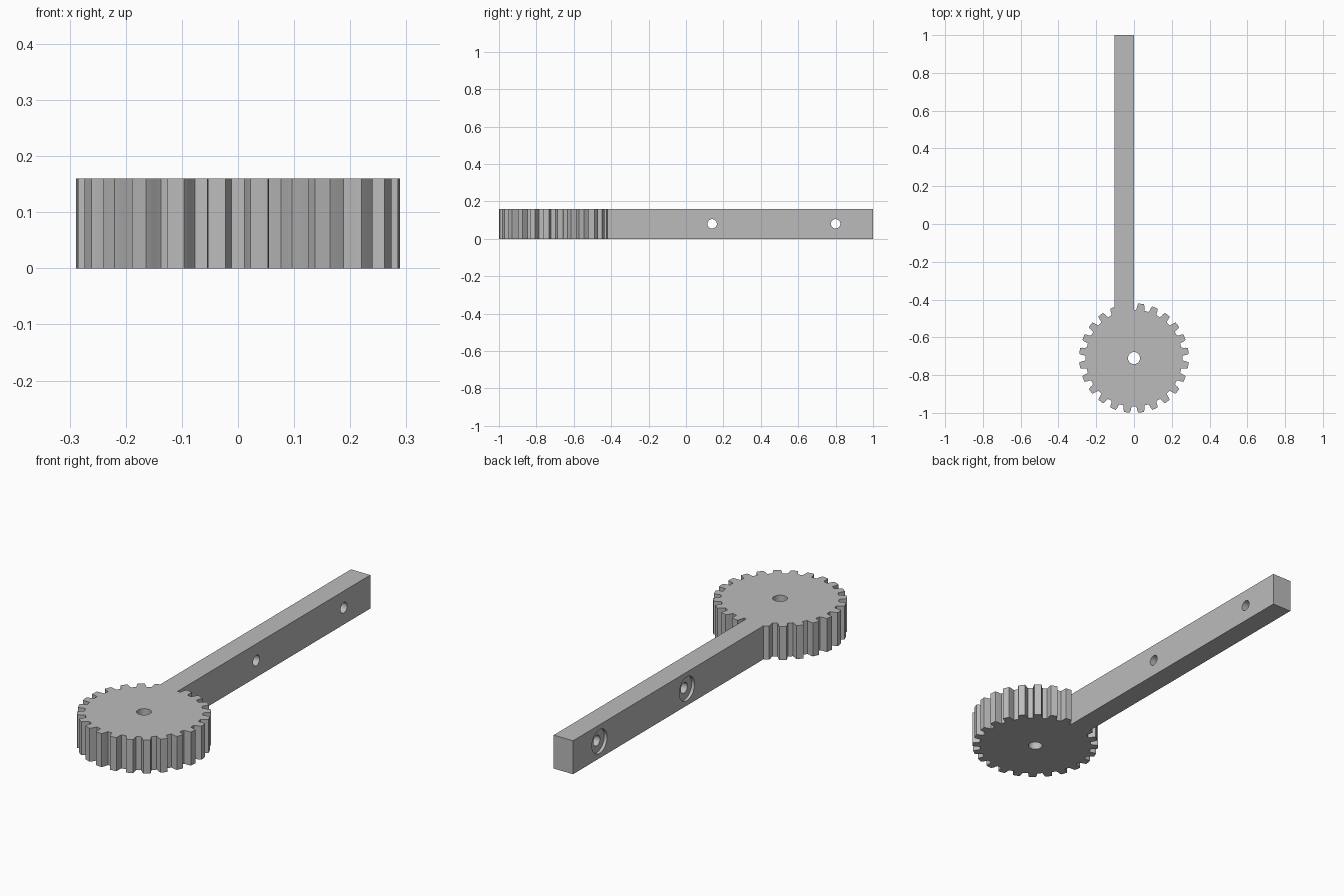
import bpy, bmesh, math
from mathutils import Matrix, Vector

if "Cube" in bpy.data.objects:
    bpy.data.objects.remove(bpy.data.objects["Cube"])

HEIGHT = 0.16
GEAR_Y = -0.71
TEETH = 24
BAR_LEFT, BAR_RIGHT = -0.103, -0.001

grey = bpy.data.materials.new("plain grey")
grey.use_nodes = True
colour = (0.5, 0.5, 0.5, 1)
grey.diffuse_color = colour
grey.node_tree.nodes["Principled BSDF"].inputs["Base Color"].default_value = colour


def make_object(name, bm):
    bmesh.ops.recalc_face_normals(bm, faces=bm.faces)
    mesh = bpy.data.meshes.new(name)
    bm.to_mesh(mesh)
    bm.free()
    mesh.materials.append(grey)
    ob = bpy.data.objects.new(name, mesh)
    bpy.context.scene.collection.objects.link(ob)
    return ob


def prism(name, outline):
    bm = bmesh.new()
    face = bm.faces.new([bm.verts.new((x, y, 0)) for x, y in outline])
    grown = bmesh.ops.extrude_face_region(bm, geom=[face], use_keep_orig=True)
    top = [v for v in grown["geom"] if isinstance(v, bmesh.types.BMVert)]
    bmesh.ops.translate(bm, verts=top, vec=(0, 0, HEIGHT))
    return make_object(name, bm)


def cylinder(name, radius, length, centre, axis):
    bm = bmesh.new()
    turn = Vector((0, 0, 1)).rotation_difference(Vector(axis)).to_matrix().to_4x4()
    bmesh.ops.create_cone(bm, cap_ends=True, segments=48, radius1=radius, radius2=radius,
                          depth=length, matrix=Matrix.Translation(centre) @ turn)
    return make_object(name, bm)


def combine(target, other, operation):
    mod = target.modifiers.new(other.name, "BOOLEAN")
    mod.operation = operation
    mod.solver = "EXACT"
    mod.object = other
    other.hide_render = True
    bpy.context.view_layer.objects.active = target
    bpy.ops.object.modifier_apply(modifier=mod.name)
    bpy.data.objects.remove(other)


# Toothed wheel: each tooth narrows from root to tip
flank = [(5.0, 0.256), (4.3, 0.266), (3.9, 0.278), (3.1, 0.290)]
tooth = [(-a, r) for a, r in flank] + [(0, 0.290)] + [(a, r) for a, r in reversed(flank)]
tooth.append((7.5, 0.256))
outline = []
for i in range(TEETH):
    for offset, radius in tooth:
        a = math.radians((i + 0.5) * 360 / TEETH + offset)
        outline.append((radius * math.cos(a), GEAR_Y + radius * math.sin(a)))
arm = prism("gear_arm", outline)

# Straight arm joined to the wheel
bar = prism("bar", [(BAR_LEFT, -0.6), (BAR_RIGHT, -0.6), (BAR_RIGHT, 1), (BAR_LEFT, 1)])
combine(arm, bar, "UNION")

# Axle hole, and two screw holes with shallow counterbores
combine(arm, cylinder("axle_hole", 0.032, 1, (0, GEAR_Y, 0), (0, 0, 1)), "DIFFERENCE")
for y in (0.14, 0.80):
    centre = (BAR_LEFT, y, HEIGHT / 2)
    combine(arm, cylinder("screw_hole", 0.025, 0.5, centre, (1, 0, 0)), "DIFFERENCE")
    combine(arm, cylinder("counterbore", 0.057, 0.03, centre, (1, 0, 0)), "DIFFERENCE")

# Smooth hole walls, sharp edges kept
bpy.ops.object.select_all(action="DESELECT")
arm.select_set(True)
bpy.context.view_layer.objects.active = arm
bpy.ops.object.shade_smooth_by_angle(angle=math.radians(20))
